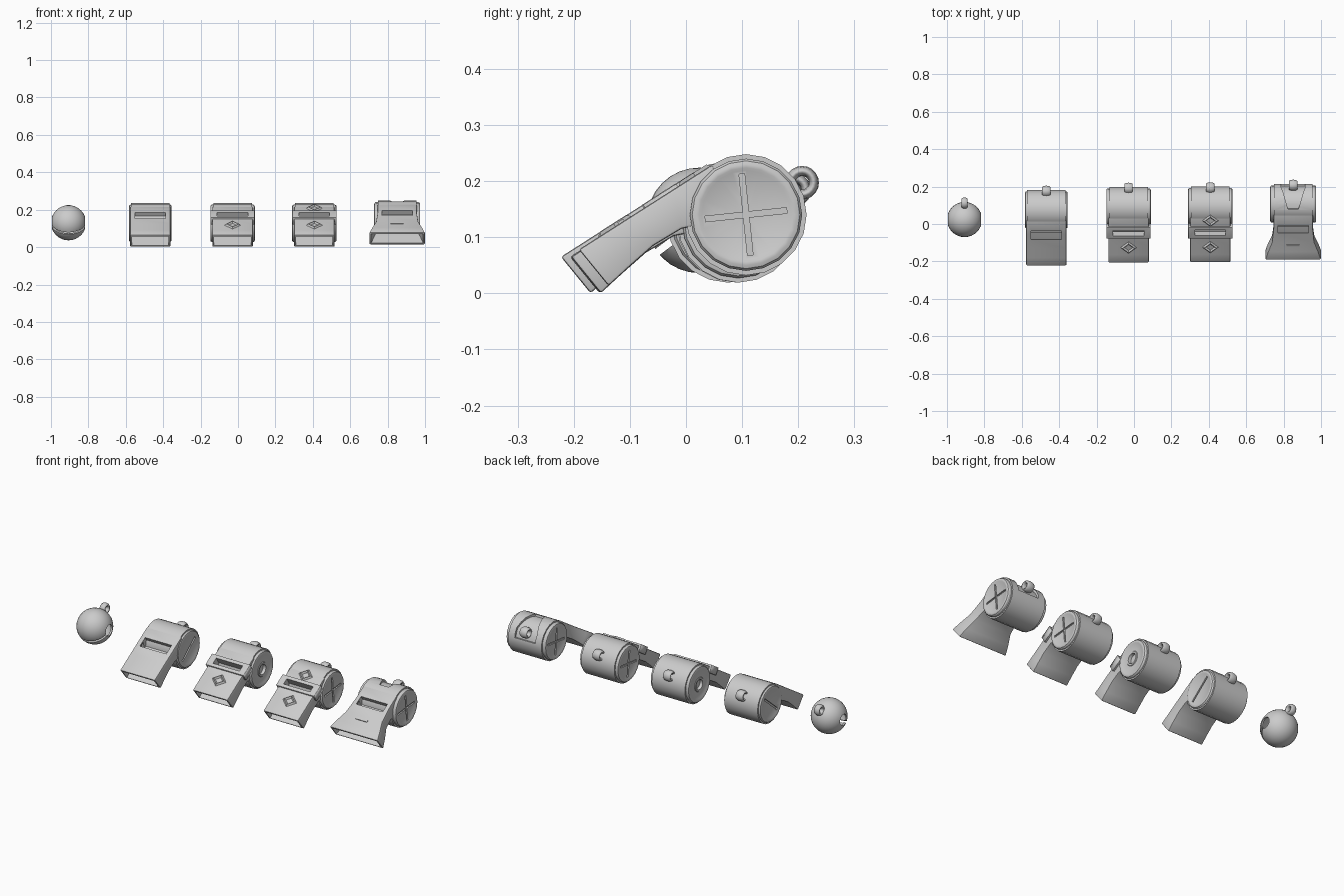
import bpy, bmesh, math
from mathutils import Vector

if "Cube" in bpy.data.objects:
    bpy.data.objects.remove(bpy.data.objects["Cube"])

TILT = math.radians(32.5)                      # slope of the mouth tubes
MOUTH = Vector((-0.298, -0.062))               # top lip in (y, z) from drum centre
U = Vector((math.cos(TILT), math.sin(TILT)))
N = Vector((-U.y, U.x))
R = 0.108


def smooth(ob, angle=32):
    bpy.ops.object.select_all(action='DESELECT')
    ob.select_set(True)
    bpy.context.view_layer.objects.active = ob
    bpy.ops.object.shade_smooth_by_angle(angle=math.radians(angle))


def mesh_obj(name, bm):
    bmesh.ops.recalc_face_normals(bm, faces=bm.faces)
    me = bpy.data.meshes.new(name)
    bm.to_mesh(me)
    bm.free()
    ob = bpy.data.objects.new(name, me)
    bpy.context.collection.objects.link(ob)
    return ob


def apply_mod(ob, mod):
    bpy.context.view_layer.objects.active = ob
    bpy.ops.object.modifier_apply(modifier=mod.name)


def cut(ob, *cutters):
    for c in cutters:
        m = ob.modifiers.new("cut", 'BOOLEAN')
        m.operation, m.solver, m.object = 'DIFFERENCE', 'EXACT', c
        apply_mod(ob, m)
        bpy.data.objects.remove(c)


def bevel(ob, width, segments=2):
    m = ob.modifiers.new("bevel", 'BEVEL')
    m.width, m.segments, m.limit_method = width, segments, 'ANGLE'
    m.angle_limit = math.radians(40)
    apply_mod(ob, m)


def box(name, loc, size, rx=0.0):
    bpy.ops.mesh.primitive_cube_add(size=1, location=loc, rotation=(rx, 0, 0))
    ob = bpy.context.object
    ob.name, ob.scale = name, size
    return ob


def cyl(name, loc, r, depth, n):
    bpy.ops.mesh.primitive_cylinder_add(vertices=n, radius=r, depth=depth,
                                        location=loc, rotation=(0, math.pi / 2, 0))
    bpy.context.object.name = name
    return bpy.context.object


def loft(name, c, sections):
    """Rectangular sections: (top yz, bottom yz, half width in x)."""
    bm = bmesh.new()
    rings = []
    for t, b, w in sections:
        rings.append([bm.verts.new((c[0] + s * w, c[1] + p[0], c[2] + p[1]))
                      for p, s in ((t, -1), (t, 1), (b, 1), (b, -1))])
    for a, b in zip(rings, rings[1:]):
        for i in range(4):
            j = (i + 1) % 4
            bm.faces.new((a[i], a[j], b[j], b[i]))
    bm.faces.new(rings[0])
    bm.faces.new(rings[-1])
    return mesh_obj(name, bm)


def lathe_x(name, c, side, profile, n=20):
    bm = bmesh.new()
    rings = [[bm.verts.new((c[0] + side * x, c[1] + r * math.cos(2 * math.pi * i / n),
                            c[2] + r * math.sin(2 * math.pi * i / n))) for i in range(n)]
             for x, r in profile]
    for a, b in zip(rings, rings[1:]):
        for i in range(n):
            j = (i + 1) % n
            bm.faces.new((a[i], a[j], b[j], b[i]))
    bm.faces.new(rings[0])
    bm.faces.new(rings[-1])
    return mesh_obj(name, bm)


def ring(name, loc, half):
    bpy.ops.mesh.primitive_torus_add(major_segments=20, minor_segments=10, major_radius=0.021,
                                     minor_radius=0.009, location=loc,
                                     rotation=(0, math.pi / 2, 0))
    ob = bpy.context.object
    ob.name, ob.scale = name, (1, 1, half / 0.009)
    smooth(ob, 60)


def on_tube(c, s, h=0.0):
    p = MOUTH + U * s + N * h
    return (c[0], c[1] + p.x, c[2] + p.y)


def whistle(name, c, cap_style, cap_x, widths, win_len, collar=False, diamonds=(), notch=False):
    # drum
    drum = cyl(name + "_drum", c, R, 0.206, 20)
    if notch:
        sec = []
        for i in range(8):
            a = math.radians(105 - i * 14)
            d = Vector((math.cos(a), math.sin(a)))
            sec.append((d * R * 1.2, d * R * 0.89, 0.028 + 0.036 * min(1, i / 5)))
        cut(drum, loft("notch_cutter", c, sec))
    smooth(drum)
    # hollow mouth tube with a window
    ts = (0, 0.05, 0.11, 0.2, 0.284)
    bs = ((-0.245, -0.127), (-0.207, -0.092), (-0.165, -0.055), (-0.115, -0.025), (-0.04, -0.01))
    sec = [(MOUTH + U * t, Vector(b), w) for t, b, w in zip(ts, bs, widths)]
    tube = loft(name + "_mouth_tube", c, sec)
    bevel(tube, 0.005)
    inner = [(t + (b - t) * 0.12, b + (t - b) * 0.12, w - 0.01) for t, b, w in sec[:4]]
    t, b, w = inner[0]
    inner.insert(0, (t - U * 0.03, b - U * 0.03, w))
    cut(tube, loft("channel_cutter", c, inner),
        box("window_cutter", on_tube(c, 0.193), (0.164, win_len, 0.09), TILT))
    smooth(tube)
    # raised collar around the window
    if collar:
        band = box(name + "_collar", on_tube(c, 0.193, -0.012), (0.236, 0.07, 0.042), TILT)
        bpy.context.view_layer.update()
        bevel(band, 0.004)
        cut(band, box("window_cutter", on_tube(c, 0.193), (0.164, win_len, 0.12), TILT))
        smooth(band)
    # raised diamond outlines
    for i, s in enumerate(diamonds):
        bpy.ops.mesh.primitive_torus_add(major_segments=4, minor_segments=4, major_radius=0.031,
                                         minor_radius=0.01, location=on_tube(c, s),
                                         rotation=(TILT, 0, 0))
        d = bpy.context.object
        d.name, d.scale = f"{name}_diamond_{i}", (1.05, 0.9, 0.9)
    # side caps
    for side, tag in ((-1, "left"), (1, "right")):
        e = cap_x
        prof = [(0.095, 0.1), (e - 0.008, 0.1), (e - 0.002, 0.096), (e, 0.09),
                (e, 0.084), (e - 0.003, 0.079)]
        if cap_style == "hole":
            prof += [(e - 0.003, 0.04), (e, 0.037), (e, 0.028), (e - 0.016, 0.026)]
        else:
            prof += [(e - 0.003, 0.004)]
        cap = lathe_x(f"{name}_cap_{tag}", c, side, prof)
        for ang in {"slot": (40,), "cross": (6, 96), "hole": ()}[cap_style]:
            cut(cap, box("slot_cutter", (c[0] + side * e, c[1], c[2]),
                         (0.02, 0.146, 0.01), math.radians(ang)))
        smooth(cap)
    # lanyard ring
    ring(name + "_ring", (c[0], c[1] + 0.1, c[2] + 0.057), 0.023)


straight = (0.108,) * 5
whistle("plain_whistle", (-0.469, 0.075, 0.127), "slot", 0.114, straight, 0.056)
whistle("collar_whistle", (-0.029, 0.091, 0.127), "hole", 0.119, straight, 0.034,
        collar=True, diamonds=(0.096,))
whistle("diamond_whistle", (0.408, 0.093, 0.127), "cross", 0.119, straight, 0.034,
        collar=True, diamonds=(0.096, 0.264))
fc = (0.851, 0.107, 0.14)
whistle("flared_whistle", fc, "cross", 0.123, (0.149, 0.134, 0.113, 0.105, 0.105), 0.05,
        notch=True)
box("flared_whistle_ridge", on_tube(fc, 0.09), (0.07, 0.012, 0.008), TILT)

# round bell: hollow shell, front slit and end holes
bc = Vector((-0.906, 0.024, 0.13))
tilt = math.radians(37)
back = Vector((0, math.cos(tilt), math.sin(tilt)))


def ball(name, r):
    bpy.ops.mesh.primitive_uv_sphere_add(segments=32, ring_count=16, radius=r, location=bc)
    bpy.context.object.name = name
    return bpy.context.object


bell = ball("bell", 0.094)
cut(bell, ball("inner_cutter", 0.084),
    box("slit_cutter", bc - back * 0.06, (0.25, 0.12, 0.013), tilt),
    cyl("hole_cutter", bc, 0.03, 0.3, 20))
smooth(bell, 35)
ring("bell_ring", bc + back * 0.11, 0.017)
